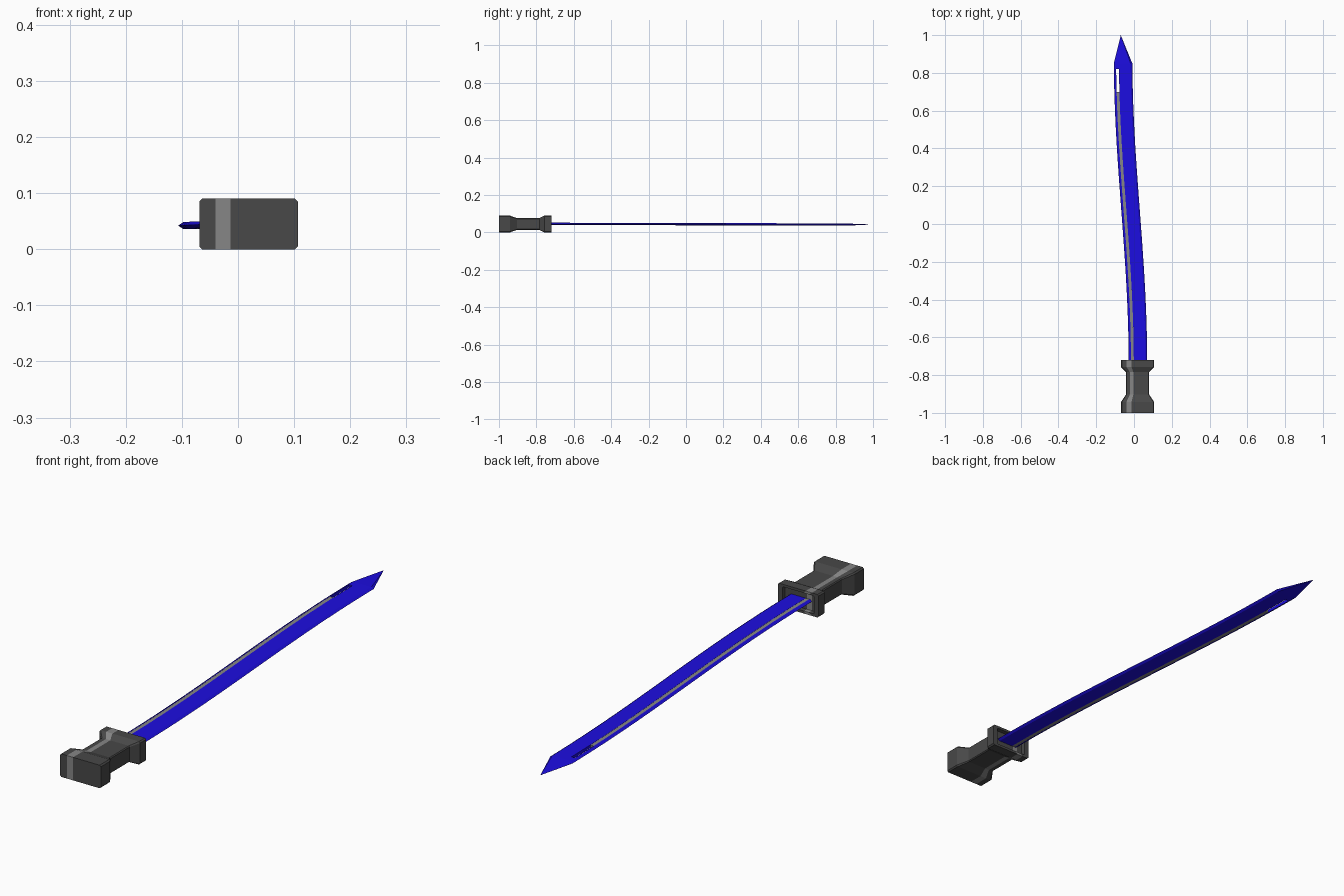
import bpy, bmesh, math

if "Cube" in bpy.data.objects:
    bpy.data.objects.remove(bpy.data.objects["Cube"])


def material(name, rgb):
    m = bpy.data.materials.new(name)
    m.diffuse_color = (*rgb, 1)
    m.use_nodes = True
    m.node_tree.nodes["Principled BSDF"].inputs["Base Color"].default_value = m.diffuse_color
    return m


DARK = material("dark_grip", (0.065, 0.065, 0.065))
LIGHT = material("light_stripe", (0.24, 0.24, 0.24))
BLUE = material("blue_blade", (0.012, 0.004, 0.75))


def finish(bm, name, mats):
    bmesh.ops.recalc_face_normals(bm, faces=bm.faces)
    me = bpy.data.meshes.new(name)
    bm.to_mesh(me)
    bm.free()
    for m in mats:
        me.materials.append(m)
    ob = bpy.data.objects.new(name, me)
    bpy.context.collection.objects.link(ob)
    return ob


def ring(bm, section, cx, y, cz, s=1.0):
    return [bm.verts.new((cx + x * s, y, cz + z * s)) for x, z in section]


# handle: chamfered box section with a stripe, flared at both ends, recessed guard
W, H, C = 0.088, 0.045, 0.005
SA, SB = -0.059, -0.032
hsec = [(-W, -H + C), (-W, H - C), (-W + C, H), (SA, H), (SB, H), (W - C, H),
        (W, H - C), (W, -H + C), (W - C, -H), (SB, -H), (SA, -H), (-W + C, -H)]
stations = [(-1, 1), (-0.942, 1), (-0.903, 0.7), (-0.784, 0.7), (-0.757, 1),
            (-0.72, 1), (-0.72, 0.78), (-0.738, 0.78)]
bm = bmesh.new()
rings = [ring(bm, hsec, 0.019, y, 0.045, s) for y, s in stations]
for a, b in zip(rings, rings[1:]):
    for i in range(12):
        j = (i + 1) % 12
        f = bm.faces.new((a[i], a[j], b[j], b[i]))
        f.material_index = int(i in (3, 9))
for r in (rings[0], rings[-1]):
    bm.faces.new([r[i] for i in (10, 11, 0, 1, 2, 3)])
    bm.faces.new([r[i] for i in (3, 4, 9, 10)]).material_index = 1
    bm.faces.new([r[i] for i in (4, 5, 6, 7, 8, 9)])
finish(bm, "handle", [DARK, LIGHT])


# blade centre line: gentle S-curve in plan
def centre(y):
    t = min(max((y + 0.75) / 1.65, 0), 1)
    return 0.021 - 0.079 * (0.5 - 0.5 * math.cos(math.pi * t)), 0.046 - 0.004 * t


# blade: bevelled section with a long through-slot, closed by a pyramid tip
T = 0.006
S0, S1 = -0.037, -0.022
bsec = [(-0.049, 0), (-0.04, T), (S0, T), (S1, T), (0.04, T), (0.049, 0),
        (0.04, -T), (S1, -T), (S0, -T), (-0.04, -T)]
N = 16
ys = [-0.739 + (0.82 + 0.739) * i / N for i in range(N + 1)] + [0.85]
bm = bmesh.new()
rings = []
for y in ys:
    cx, cz = centre(y)
    rings.append(ring(bm, bsec, cx, y, cz))
for k, (a, b) in enumerate(zip(rings, rings[1:])):
    slot = k < N
    for i in range(10):
        if slot and i in (2, 7):
            continue
        j = (i + 1) % 10
        bm.faces.new((a[i], a[j], b[j], b[i]))
    if slot:
        for i, j in ((2, 8), (3, 7)):
            bm.faces.new((a[i], a[j], b[j], b[i]))
bm.faces.new([rings[N][i] for i in (2, 3, 7, 8)])
r = rings[0]
bm.faces.new([r[i] for i in (8, 9, 0, 1, 2)])
bm.faces.new([r[i] for i in (3, 4, 5, 6, 7)])
tip = bm.verts.new((-0.07, 1.0, 0.042))
for i in range(10):
    bm.faces.new((rings[-1][i], rings[-1][(i + 1) % 10], tip))
finish(bm, "blade", [BLUE])

# grey strip filling most of the slot
q = 0.0055
ssec = [(S0, -q), (S0, q), (S1, q), (S1, -q)]
bm = bmesh.new()
rings = []
for i in range(N + 1):
    y = -0.739 + (0.70 + 0.739) * i / N
    cx, cz = centre(y)
    rings.append(ring(bm, ssec, cx, y, cz))
for a, b in zip(rings, rings[1:]):
    for i in range(4):
        j = (i + 1) % 4
        bm.faces.new((a[i], a[j], b[j], b[i]))
bm.faces.new(rings[0])
bm.faces.new(rings[-1])
finish(bm, "blade_strip", [LIGHT])
